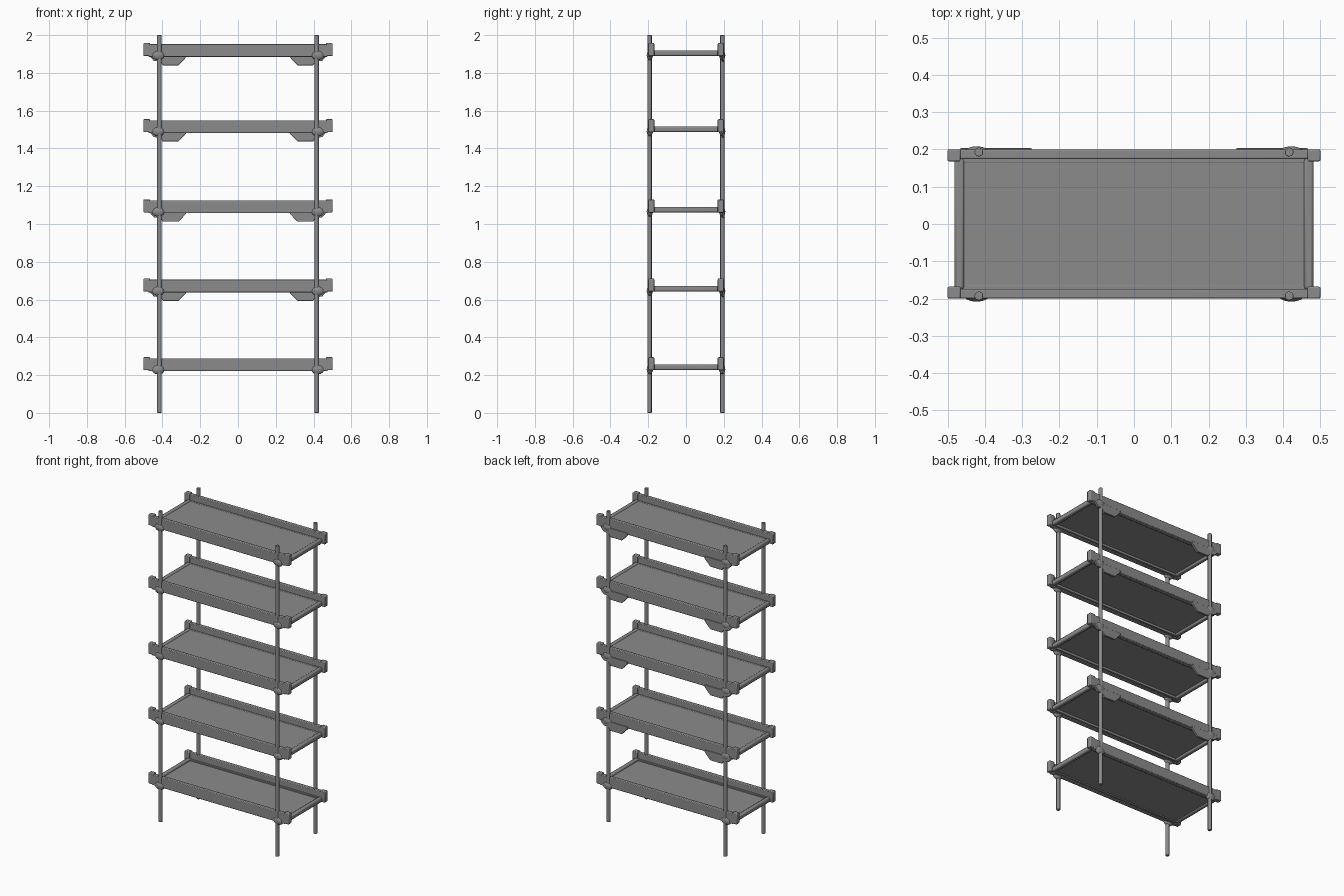
import bpy, bmesh, math
from mathutils import Matrix

if "Cube" in bpy.data.objects:
    bpy.data.objects.remove(bpy.data.objects["Cube"])

grey = bpy.data.materials.new("steel grey")
grey.diffuse_color = (0.26, 0.26, 0.26, 1)
grey.use_nodes = True
grey.node_tree.nodes["Principled BSDF"].inputs["Base Color"].default_value = grey.diffuse_color


def finish(name, bm, bevel=0.0):
    bmesh.ops.recalc_face_normals(bm, faces=bm.faces)
    me = bpy.data.meshes.new(name)
    bm.to_mesh(me)
    bm.free()
    ob = bpy.data.objects.new(name, me)
    bpy.context.collection.objects.link(ob)
    me.materials.append(grey)
    if bevel:
        mod = ob.modifiers.new("soft edges", 'BEVEL')
        mod.width = bevel
        mod.segments = 2
    bpy.ops.object.select_all(action='DESELECT')
    bpy.context.view_layer.objects.active = ob
    ob.select_set(True)
    bpy.ops.object.shade_smooth_by_angle(angle=math.radians(35))
    return ob


def box(name, x, y, z, bevel=0.0):
    bm = bmesh.new()
    m = (Matrix.Translation((sum(x) / 2, sum(y) / 2, sum(z) / 2))
         @ Matrix.Diagonal((abs(x[1] - x[0]), abs(y[1] - y[0]), abs(z[1] - z[0]), 1)))
    bmesh.ops.create_cube(bm, size=1, matrix=m)
    return finish(name, bm, bevel)


def plate(name, pts, y0, y1):
    # outline in the xz plane, given thickness along y
    bm = bmesh.new()
    f = bm.faces.new([bm.verts.new((x, y0, z)) for x, z in pts])
    r = bmesh.ops.extrude_face_region(bm, geom=[f])
    for v in r["geom"]:
        if isinstance(v, bmesh.types.BMVert):
            v.co.y = y1
    return finish(name, bm, 0.002)


def span(s, a, b):
    return sorted((s * a, s * b))


PX, PY = 0.416, 0.193
SHELVES = [0.222, 0.638, 1.057, 1.482, 1.885]   # underside of each rail

# four round posts
for sx in (-1, 1):
    for sy in (-1, 1):
        bm = bmesh.new()
        bmesh.ops.create_cone(bm, cap_ends=True, segments=20, radius1=0.0118, radius2=0.0118,
                              depth=2, matrix=Matrix.Translation((sx * PX, sy * PY, 1)))
        finish("post", bm, 0.002)

for i, z in enumerate(SHELVES):
    # shelf panel, slightly lower on the bottom shelf
    t = z + (0.022 if i == 0 else 0.029)
    box("shelf_panel", (-0.465, 0.465), (-0.178, 0.178), (t - 0.01, t))
    for sy in (-1, 1):
        # long rail with its inner supporting ledge
        box("long_rail", (-0.475, 0.475), span(sy, 0.174, 0.1995), (z, z + 0.067), 0.004)
        box("rail_ledge", (-0.46, 0.46), span(sy, 0.163, 0.178), (z + 0.004, z + 0.03), 0.002)
        for sx in (-1, 1):
            # corner block
            box("corner_block", span(sx, 0.465, 0.5), span(sy, 0.168, 0.2),
                (z + 0.004, z + 0.073), 0.004)
            # rounded clamp where the post meets the rail
            bm = bmesh.new()
            m = (Matrix.Translation((sx * (PX + 0.006), sy * 0.192, z + 0.008))
                 @ Matrix.Diagonal((0.034, 0.016, 0.026, 1)))
            bmesh.ops.create_uvsphere(bm, u_segments=20, v_segments=12, radius=1, matrix=m)
            finish("post_clamp", bm)
    for sx in (-1, 1):
        # short end bar
        box("end_bar", span(sx, 0.455, 0.481), (-0.175, 0.175), (z + 0.005, z + 0.034), 0.007)
        # tapered bracket under the back rail
        if i > 0:
            d = 0.045
            pts = [(0.275, z + 0.012), (0.275, z - 0.003), (0.315, z - d), (0.398, z - d),
                   (0.41, z - 0.025), (0.445, z - 0.022), (0.465, z), (0.465, z + 0.012)]
            plate("back_bracket", [(sx * x, zz) for x, zz in pts], 0.19, 0.204)
